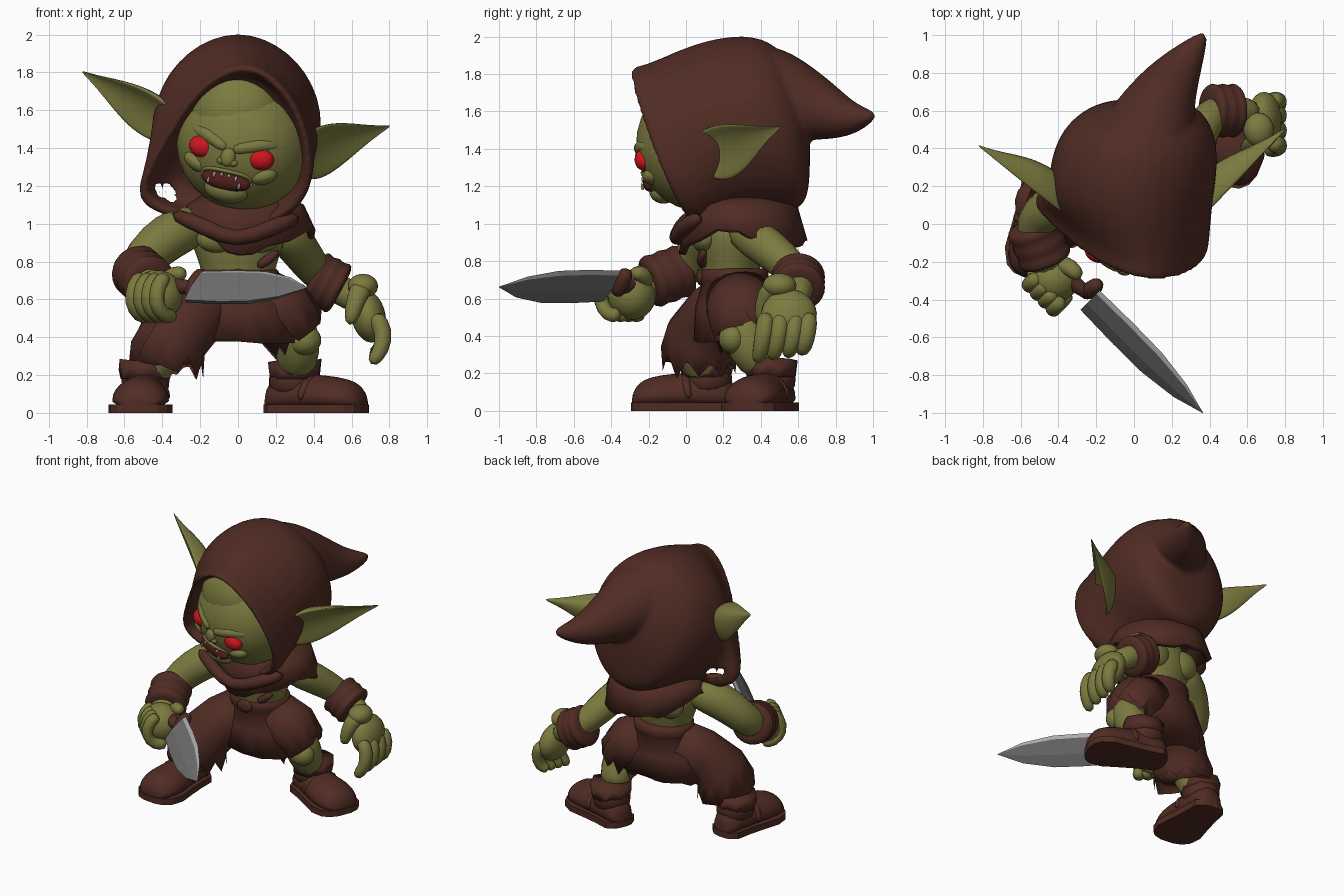
import bpy, bmesh, math, random
from mathutils import Vector, Matrix

random.seed(4)
if "Cube" in bpy.data.objects:
    bpy.data.objects.remove(bpy.data.objects["Cube"])


def material(name, r, g, b):
    m = bpy.data.materials.new(name)
    m.use_nodes = True
    m.diffuse_color = (r, g, b, 1)
    m.node_tree.nodes["Principled BSDF"].inputs["Base Color"].default_value = (r, g, b, 1)
    return m


BROWN = material("brown_cloth", .08, .025, .017)
SKIN = material("green_skin", .2, .195, .05)
RED = material("red_eye", .62, .008, .012)
MOUTH = material("dark_mouth", .08, .014, .011)
TOOTH = material("tooth", .4, .3, .24)
STEEL = material("steel", .16, .16, .16)
EDGE = material("bright_edge", .42, .42, .42)
ID = Matrix()


def finish(bm, name, mats, smooth=True, subsurf=0, M=ID):
    bmesh.ops.recalc_face_normals(bm, faces=bm.faces)
    bm.transform(M)
    me = bpy.data.meshes.new(name)
    for m in mats:
        me.materials.append(m)
    bm.to_mesh(me)
    bm.free()
    for p in me.polygons:
        p.use_smooth = smooth
    ob = bpy.data.objects.new(name, me)
    bpy.context.collection.objects.link(ob)
    if subsurf:
        mod = ob.modifiers.new("Subdivision", 'SUBSURF')
        mod.levels = mod.render_levels = subsurf
    return ob


def skin_rings(bm, rings, caps=True):
    loops = [[bm.verts.new(p) for p in r] for r in rings]
    for a, b in zip(loops, loops[1:]):
        for i in range(len(a)):
            j = (i + 1) % len(a)
            bm.faces.new((a[i], a[j], b[j], b[i]))
    if caps:
        bm.faces.new(loops[0])
        bm.faces.new(loops[-1])


def tube_rings(pts, n=10, jag=0):
    rings, q, last = [], None, None
    P = [Vector(p[:3]) for p in pts]
    for i, p in enumerate(pts):
        t = (P[min(i + 1, len(P) - 1)] - P[max(i - 1, 0)]).normalized()
        q = Vector((0, 0, 1)).rotation_difference(t) if q is None else last.rotation_difference(t) @ q
        last = t
        ring = []
        for k in range(n):
            a = 2 * math.pi * k / n
            v = P[i] + q @ Vector((math.cos(a), math.sin(a), 0)) * p[3] * 1.05
            if jag and i == len(pts) - 1:
                v.z += jag * (k % 2 - .5) * random.uniform(.7, 1.5)
            ring.append(v)
        rings.append(ring)
    return rings


def tube(name, mat, pts, n=10, jag=0, M=ID):
    bm = bmesh.new()
    skin_rings(bm, tube_rings(pts, n, jag))
    return finish(bm, name, [mat], True, 0 if jag else 1, M)


def blob(name, mat, loc, scale, rot=(0, 0, 0), M=ID):
    bm = bmesh.new()
    R = Matrix.Rotation(rot[2], 4, 'Z') @ Matrix.Rotation(rot[1], 4, 'Y') @ Matrix.Rotation(rot[0], 4, 'X')
    bmesh.ops.create_uvsphere(bm, u_segments=24, v_segments=14, radius=1,
                              matrix=Matrix.Translation(loc) @ R @ Matrix.Diagonal((*scale, 1)))
    return finish(bm, name, [mat], True, 0, M)


# Hood: recessed face opening, egg-shaped back and a drooping tail, fused together
rim = [(.03, 1.9), (-.25, 1.71), (-.41, 1.42), (-.6, 1.1), (-.28, 1.02),
       (0, .93), (.29, 1.03), (.41, 1.22), (.38, 1.5), (.26, 1.74)]


def rim_ring(s, dy):
    out = []
    for x, z in rim:
        y = -.265 + (1.82 - z) * .39 - .18 * x + dy
        out.append((-.01 + (x + .01) * s, y, 1.43 + (z - 1.43) * s))
    return out


def egg_ring(x, y, z, w, h, k):
    ring = []
    for i in range(10):
        a = math.pi * (.5 + i / 5)
        dz = math.sin(a) * h * (1.1 if i == 0 else 1.06)
        ring.append((x + math.cos(a) * w * 1.06, y - k * dz, z + dz))
    return ring


bm = bmesh.new()
skin_rings(bm, [rim_ring(.5, .15), rim_ring(.83, .13), rim_ring(.89, .02), rim_ring(.93, -.01), rim_ring(1, 0),
                rim_ring(1.02, .08), egg_ring(-.02, .14, 1.49, .44, .47, .2), egg_ring(0, .32, 1.53, .45, .48, 0),
                egg_ring(.02, .5, 1.51, .41, .44, 0), egg_ring(.05, .63, 1.4, .29, .33, 0),
                egg_ring(.05, .665, 1.37, .12, .15, 0)])
skin_rings(bm, tube_rings([(.03, .3, 1.71, .27), (.07, .47, 1.69, .26), (.13, .62, 1.64, .205), (.2, .76, 1.59, .15),
                           (.29, .89, 1.555, .09), (.38, 1.015, 1.58, .02)]))
hood = finish(bm, "hood", [BROWN], True, 2)
mod = hood.modifiers.new("Fuse", 'REMESH')
mod.mode, mod.voxel_size, mod.use_smooth_shade = 'VOXEL', .016, True
mod = hood.modifiers.new("Soften", 'SMOOTH')
mod.factor, mod.iterations = .5, 2

# Ragged shoulder cape with a pointed front
bm = bmesh.new()
rings = [[], [], []]
for i in range(32):
    a = 2 * math.pi * i / 32
    s, c = math.sin(a), math.cos(a)
    w, d = (.41 if s > 0 else .33), (.32 if c > 0 else .37)
    low = .96 - .1 * max(0, c) ** 6 - .06 * max(0, -c) + .07 * max(0, -s) + random.uniform(-.035, .02)
    for ring, f, z in zip(rings, (.5, .85, 1), (1.17, 1.1, low)):
        ring.append((s * w * f, .28 - c * d * f, z))
skin_rings(bm, rings, False)
cape = finish(bm, "cape", [BROWN])
cape.modifiers.new("Thickness", 'SOLIDIFY').thickness = .035
tube("collar_fold", BROWN, [(-.36, .05, 1.06, .04), (-.17, -.03, .98, .05), (-.01, -.06, .9, .04),
                            (.18, -.02, .98, .05), (.33, .08, 1.04, .04)], 8)

# Head, turned and tilted
FM = Matrix.Translation((.03, .07, 1.41)) @ Matrix.Rotation(-.22, 4, 'Z') @ Matrix.Rotation(.21, 4, 'Y')
blob("head", SKIN, (0, 0, .02), (.36, .335, .36), M=FM)
blob("forehead", SKIN, (-.05, -.1, .17), (.25, .205, .25), M=FM)
blob("chin", SKIN, (0, -.2, -.235), (.12, .08, .07), M=FM)
blob("nose", SKIN, (0, -.325, -.06), (.04, .028, .05), M=FM)
blob("mouth", MOUTH, (0, -.262, -.185), (.135, .045, .052), M=FM)
lip = []
for i in range(17):
    a = 2 * math.pi * i / 16
    x = .14 * math.cos(a)
    lip.append((x, -.285 + x * x * 2.2 - .03 * math.sin(a), -.185 + .052 * math.sin(a) + x * x, .012))
tube("lips", SKIN, lip, 6, M=FM)
for s in (-1, 1):
    blob("eye", RED, (s * .158, -.262, -.035), (.076, .056, .06), M=FM)
    tube("brow", SKIN, [(s * .01, -.32, -.02, .03), (s * .09, -.305, .014, .036), (s * .17, -.27, .045, .038),
                        (s * .25, -.2, .05, .025)], M=FM)
    blob("cheek", SKIN, (s * .18, -.215, -.125), (.08, .06, .045), (0, s * -.4, 0), FM)
    blob("nostril_wing", SKIN, (s * .032, -.318, -.085), (.024, .022, .02), M=FM)
    for name, x, z, z2 in (("lower_fang", .085, -.22, -.175), ("upper_fang", .06, -.145, -.185), ("tooth", .02, -.145, -.17)):
        tube(name, TOOTH, [(s * x, -.298, z, .016), (s * x, -.306, z2, .004)], 6, M=FM)


# Long cupped ears, lower edge swept backwards
def ear(name, base, tip, up, widths):
    base, tip = Vector(base), Vector(tip)
    axis, up = (tip - base).normalized(), Vector(up)
    up = (up - axis * up.dot(axis)).normalized()
    n = up.cross(axis)
    n = n if n.y < 0 else -n
    rings = []
    for f, top, bot in widths:
        c, ring = base.lerp(tip, f), []
        for side, depth in ((1, .3), (-1, .9)):
            for t in (-1, -.5, 0, .5) if side > 0 else (1, .5, 0, -.5):
                e = (top if t > 0 else bot) * t
                ring.append(c + up * e - n * depth * (top + bot) / 2 * (1 - t * t))
        rings.append(ring)
    bm = bmesh.new()
    skin_rings(bm, rings)
    finish(bm, name, [SKIN], True, 2)


ear("left_ear", (.36, .05, 1.37), (.8, .5, 1.515), (0, -.4, .9),
    [(0, .1, .14), (.08, .13, .2), (.25, .14, .23), (.45, .12, .19), (.65, .075, .115), (.85, .03, .045), (1.02, .005, .005)])
ear("right_ear", (-.35, .06, 1.5), (-.82, .41, 1.8), (0, -.4, .9),
    [(0, .1, .12), (.1, .13, .17), (.3, .14, .2), (.48, .12, .19), (.68, .08, .12), (.86, .035, .045), (1.02, .005, .005)])

# Torso
bm = bmesh.new()
rings = []
for z, w, d in ((.66, .19, .15), (.76, .19, .15), (.87, .24, .19), (.98, .26, .19), (1.06, .2, .15), (1.16, .13, .12)):
    rings.append([(w * 1.04 * math.cos(k * math.pi / 6), .24 + d * 1.04 * math.sin(k * math.pi / 6), z) for k in range(12)])
skin_rings(bm, rings)
finish(bm, "torso", [SKIN], True, 1)
for s in (-1, 1):
    blob("chest_muscle", SKIN, (s * .1, .1, .92), (.12, .07, .075))
    blob("back_muscle", SKIN, (s * .12, .37, .93), (.11, .07, .1))

# Belt, hanging strap and ragged shorts
bm = bmesh.new()
rings = []
for z, w, d in ((.76, .2, .165), (.75, .215, .18), (.69, .22, .185), (.68, .21, .175), (.56, .29, .21), (.4, .32, .22)):
    rings.append([(w * math.cos(k * math.pi / 14), .26 + d * math.sin(k * math.pi / 14),
                   z + (random.uniform(-.05, .03) if z < .5 else 0)) for k in range(28)])
skin_rings(bm, rings)
finish(bm, "shorts", [BROWN])
blob("belt_buckle", BROWN, (0, .08, .715), (.06, .025, .045))
tube("chest_strap", BROWN, [(.1, .09, .77, .025), (.16, .08, .81, .03), (.22, .1, .86, .02)], 8)
tube("right_short_leg", BROWN, [(-.1, .27, .62, .15), (-.23, .17, .52, .17), (-.34, .08, .4, .18),
                                (-.38, .07, .27, .195)], 20, .08)
tube("left_short_leg", BROWN, [(.1, .28, .6, .17), (.23, .3, .53, .18), (.32, .31, .42, .15)], 20, .07)

# Legs
tube("left_leg", SKIN, [(.2, .3, .55, .11), (.32, .3, .43, .125), (.32, .34, .33, .12), (.3, .43, .2, .1)])
tube("right_leg", SKIN, [(-.36, .08, .42, .12), (-.43, .07, .3, .11), (-.47, .11, .15, .1)])
blob("left_knee", SKIN, (.35, .25, .385), (.09, .075, .08))

# Boots, toe pointing along local -y
profile = [(.16, .03, .06), (.15, .07, .12), (.11, .115, .18), (0, .125, .2), (-.12, .145, .185), (-.25, .17, .175),
           (-.34, .15, .15), (-.38, .11, .11), (-.4, .05, .06)]
for name, spot, turn in (("left_boot", (.3, .455, 0), 1.18), ("right_boot", (-.49, .11, 0), -.1)):
    M = Matrix.Translation(spot) @ Matrix.Rotation(turn, 4, 'Z')
    bm = bmesh.new()
    skin_rings(bm, [[(w * math.cos(math.pi * k / 8), y, .02 + h * math.sin(math.pi * k / 8) ** .8)
                     for k in range(9)] for y, w, h in profile])
    finish(bm, name, [BROWN], True, 1, M)
    bm = bmesh.new()
    skin_rings(bm, [[(s * w, y, z) for s, z in ((-1, 0), (1, 0), (1, .045), (-1, .045))]
                    for y, w, h in profile])
    finish(bm, name + "_sole", [BROWN], False, 0, M)
    tube(name + "_shaft", BROWN, [(0, 0, .25, .125), (0, .01, .17, .125), (0, .02, .08, .12)], 16, M=M)
    tube(name + "_torn_cuff", BROWN, [(0, 0, .18, .125), (0, 0, .25, .135)], 16, .05, M)
    tube(name + "_strap", BROWN, [(-.13, -.08, .06, .022), (-.11, -.1, .15, .025), (0, -.12, .21, .025),
                                  (.11, -.1, .15, .025), (.13, -.08, .06, .022)], 8, M=M)

# Arms and wrapped bracers
tube("right_arm", SKIN, [(-.18, .22, 1, .1), (-.31, .16, .97, .13), (-.43, .09, .89, .125), (-.54, .02, .77, .105),
                         (-.51, -.12, .7, .1), (-.43, -.27, .65, .1)])
tube("left_arm", SKIN, [(.18, .27, 1, .1), (.28, .36, .93, .115), (.37, .53, .8, .1), (.44, .61, .71, .085),
                        (.54, .61, .65, .08), (.66, .57, .58, .075)])


def bracer(name, a, b, r):
    a, b = Vector(a), Vector(b)
    tube(name, BROWN, [(*a.lerp(b, i / 6), r * (1.08 if i % 2 else .92)) for i in range(7)], 14)


bracer("right_bracer", (-.545, .01, .76), (-.46, -.21, .68), .138)
bracer("left_bracer", (.39, .6, .73), (.55, .6, .645), .137)

# Open left hand
blob("left_palm", SKIN, (.69, .55, .51), (.09, .15, .14), (.1, -.2, 0))
for i, y in enumerate((.43, .51, .59, .66)):
    tube("left_finger", SKIN, [(.72, y, .53, .05), (.775, y - .01, .43, .052), (.76, y - .03, .33, .046),
                               (.7, y - .05, .255 + .02 * i, .034)], 8)
tube("left_thumb", SKIN, [(.66, .53, .64, .065), (.65, .44, .67, .06), (.61, .41, .56, .05), (.59, .4, .46, .032)], 8)
blob("left_knuckle", SKIN, (.66, .5, .67), (.08, .09, .065))

# Fist gripping a handle
blob("right_fist", SKIN, (-.43, -.29, .62), (.14, .13, .135))
along, across = Vector((.7, -.7, 0)), Vector((-.7, -.7, 0))
for i in range(4):
    c = Vector((-.48, -.25, .63)) + along * (.06 * i)
    tube("right_finger", SKIN, [(*(c + across * u + Vector((0, 0, z))), .044)
                                for u, z in ((.03, .1), (.1, .05), (.12, -.05), (.06, -.12), (-.03, -.12))], 8)
tube("right_thumb", SKIN, [(-.4, -.21, .67, .055), (-.33, -.23, .74, .05), (-.28, -.29, .74, .035)], 8)
tube("knife_handle", BROWN, [(-.47, -.18, .68, .05), (-.35, -.29, .67, .04), (-.23, -.38, .665, .045)])
tube("knife_guard", BROWN, [(-.18, -.31, .76, .035), (-.22, -.34, .69, .05), (-.27, -.38, .61, .035)])

# Blade leaning back, with a bright ground upper edge
root, tip = Vector((-.23, -.4, .67)), Vector((.365, -1, .662))
up = Vector((.46, .46, .76)).normalized()
out = up.cross(tip - root).normalized()
bm = bmesh.new()
rings = []
for f, h in ((0, .105), (.3, .112), (.55, .108), (.8, .07), (1, .002)):
    rings.append([root.lerp(tip, f) - up * h * u + out * h * t
                  for u, t in ((1, .1), (.2, .2), (-.78, .12), (-1, 0), (-.78, -.12), (.2, -.2), (1, -.1))])
skin_rings(bm, rings)
for i, f in enumerate(bm.faces):
    f.material_index = int(i < 28 and i % 7 in (2, 3))
finish(bm, "knife_blade", [STEEL, EDGE], False)
